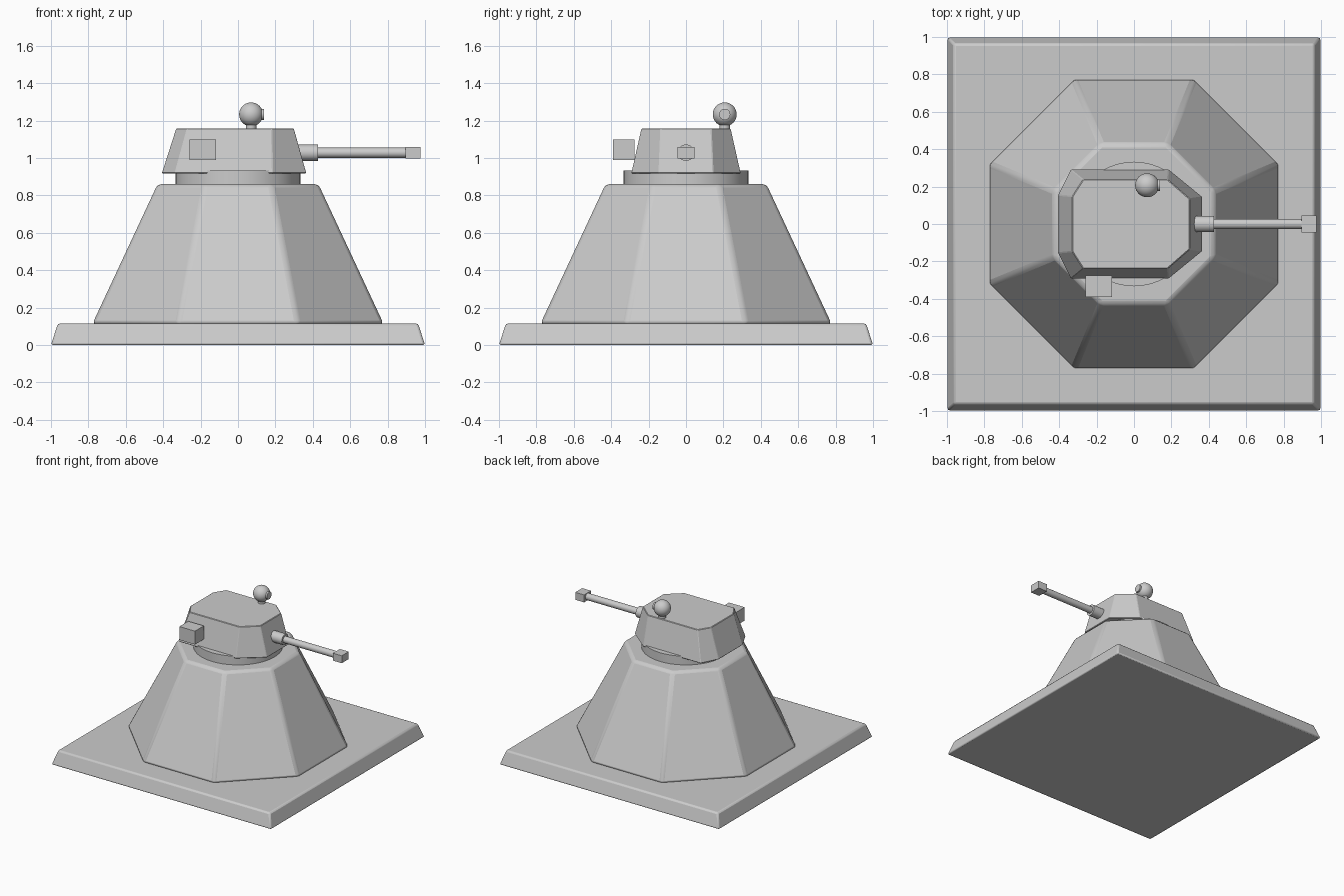
import bpy, bmesh, math
from mathutils import Matrix, Vector

if "Cube" in bpy.data.objects:
    bpy.data.objects.remove(bpy.data.objects["Cube"])

grey = bpy.data.materials.new("plain grey")
grey.diffuse_color = (0.6, 0.6, 0.6, 1)
grey.use_nodes = True
grey.node_tree.nodes["Principled BSDF"].inputs["Base Color"].default_value = grey.diffuse_color


def finish(name, bm, bevel=0.0, segments=2, smooth=True):
    bmesh.ops.recalc_face_normals(bm, faces=bm.faces)
    mesh = bpy.data.meshes.new(name)
    bm.to_mesh(mesh)
    bm.free()
    ob = bpy.data.objects.new(name, mesh)
    bpy.context.collection.objects.link(ob)
    mesh.materials.append(grey)
    bpy.ops.object.select_all(action='DESELECT')
    bpy.context.view_layer.objects.active = ob
    ob.select_set(True)
    if bevel:
        mod = ob.modifiers.new("soft edges", 'BEVEL')
        mod.width, mod.segments = bevel, segments
        mod.limit_method, mod.angle_limit = 'ANGLE', math.radians(20)
    if smooth:
        bpy.ops.object.shade_smooth_by_angle(angle=math.radians(30))
    return ob


def loft(name, bottom, top, z0, z1, **kw):
    """Solid between two outlines with the same number of corners."""
    bm = bmesh.new()
    lo = [bm.verts.new((x, y, z0)) for x, y in bottom]
    hi = [bm.verts.new((x, y, z1)) for x, y in top]
    n = len(lo)
    bm.faces.new(lo[::-1])
    bm.faces.new(hi)
    for i in range(n):
        j = (i + 1) % n
        bm.faces.new((lo[i], lo[j], hi[j], hi[i]))
    return finish(name, bm, **kw)


def polygon(sides, apothem):
    r = apothem / math.cos(math.pi / sides)
    return [(r * math.cos(a), r * math.sin(a)) for a in
            (2 * math.pi * (i + 0.5) / sides for i in range(sides))]


def rod(name, start, end, radius, sides=24):
    start, end = Vector(start), Vector(end)
    d = end - start
    bm = bmesh.new()
    bmesh.ops.create_cone(bm, cap_ends=True, segments=sides, radius1=radius,
                          radius2=radius, depth=d.length)
    turn = d.to_track_quat('Z', 'Y').to_matrix().to_4x4()
    bm.transform(Matrix.Translation((start + end) / 2) @ turn)
    return finish(name, bm)


def box(name, lo, hi):
    rect = [(lo[0], lo[1]), (hi[0], lo[1]), (hi[0], hi[1]), (lo[0], hi[1])]
    return loft(name, rect, rect, lo[2], hi[2], smooth=False)


def mirrored(half):
    """Completes an outline across the x axis."""
    return half + [(x, -y) for x, y in reversed(half)]


# Ground slab and eight-sided tower
loft("base_slab", polygon(4, 1.0), polygon(4, 0.963), 0.0, 0.115, bevel=0.012)
loft("tower", polygon(8, 0.779), polygon(8, 0.43), 0.112, 0.86, bevel=0.02)

# Turning ring and turret
rod("turret_ring", (0, 0, 0.85), (0, 0, 0.932), 0.333, 48)
loft("turret",
     mirrored([(0.365, 0.145), (0.185, 0.292), (-0.338, 0.292), (-0.407, 0.155)]),
     mirrored([(0.298, 0.135), (0.18, 0.238), (-0.272, 0.238), (-0.33, 0.147)]),
     0.918, 1.158, bevel=0.004, segments=1, smooth=False)

# Gun
rod("gun_sleeve", (0.28, 0, 1.028), (0.428, 0, 1.028), 0.044)
rod("gun_barrel", (0.40, 0, 1.028), (0.91, 0, 1.028), 0.027)
box("gun_muzzle", (0.895, -0.045, 0.997), (0.975, 0.045, 1.058))

# Side equipment box
box("side_box", (-0.26, -0.39, 0.99), (-0.118, -0.275, 1.10))

# Ball sensor on its stem
eye = Vector((0.07, 0.207, 1.233))
rod("sensor_stem", (eye.x, eye.y, 1.14), eye, 0.028)
bm = bmesh.new()
bmesh.ops.create_uvsphere(bm, u_segments=32, v_segments=16, radius=0.064,
                          matrix=Matrix.Translation(eye))
finish("sensor_ball", bm)
rod("sensor_lens", eye, eye + Vector((0.069, 0, 0)), 0.03)
